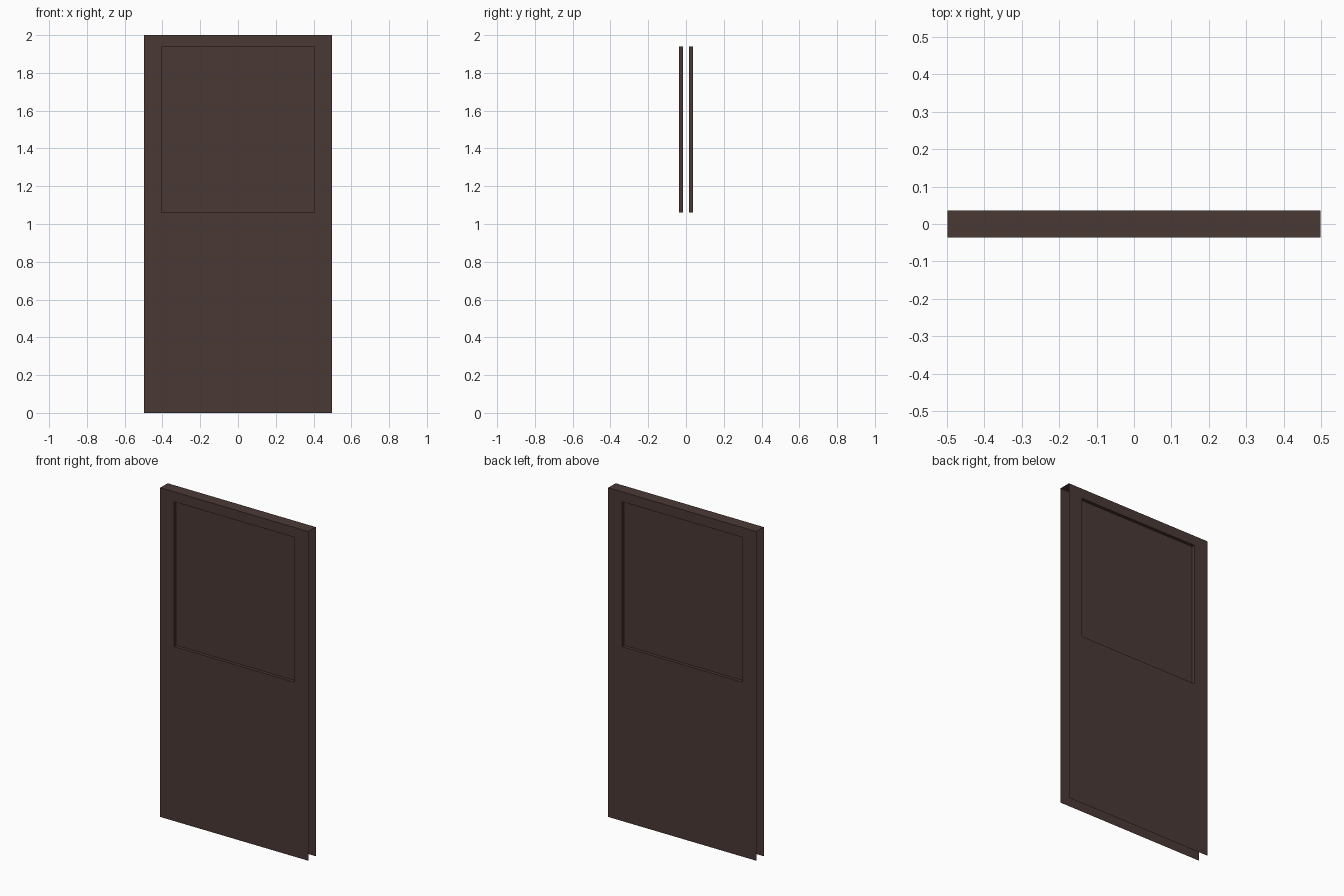
import bpy, bmesh

if "Cube" in bpy.data.objects:
    bpy.data.objects.remove(bpy.data.objects["Cube"])

W, H, T = 0.498, 2.0, 0.036           # half width, height, half thickness
PX, Z0, Z1, PY = 0.405, 1.06, 1.94, 0.0165  # recess half width, bottom, top, panel depth

brown = bpy.data.materials.new("dark_brown")
brown.diffuse_color = (0.0685, 0.0409, 0.0356, 1)
brown.use_nodes = True
brown.node_tree.nodes["Principled BSDF"].inputs["Base Color"].default_value = brown.diffuse_color


def rect(bm, hx, z0, z1, y):
    return [bm.verts.new(p) for p in ((-hx, y, z0), (hx, y, z0), (hx, y, z1), (-hx, y, z1))]


def finish(name, bm):
    me = bpy.data.meshes.new(name)
    bm.to_mesh(me)
    bm.free()
    me.materials.append(brown)
    ob = bpy.data.objects.new(name, me)
    bpy.context.collection.objects.link(ob)
    return ob


# Front and back leaves: border, recess walls and sunken panel (sides are open)
bm = bmesh.new()
outer = rect(bm, W, 0, H, -T)
rim = rect(bm, PX, Z0, Z1, -T)
panel = rect(bm, PX, Z0, Z1, -PY)
for a, b in ((outer, rim), (rim, panel)):
    for i in range(4):
        j = (i + 1) % 4
        bm.faces.new((a[i], a[j], b[j], b[i]))
bm.faces.new(panel)
leaf = finish("door_leaves", bm)
mirror = leaf.modifiers.new("back_leaf", 'MIRROR')
mirror.use_axis = (False, True, False)
mirror.use_clip = False
mirror.use_mirror_merge = False

# Top edge strip; the sides and the bottom stay open
bm = bmesh.new()
bm.faces.new([bm.verts.new(p) for p in ((-W, -T, H), (W, -T, H), (W, T, H), (-W, T, H))])
finish("door_top_edge", bm)
